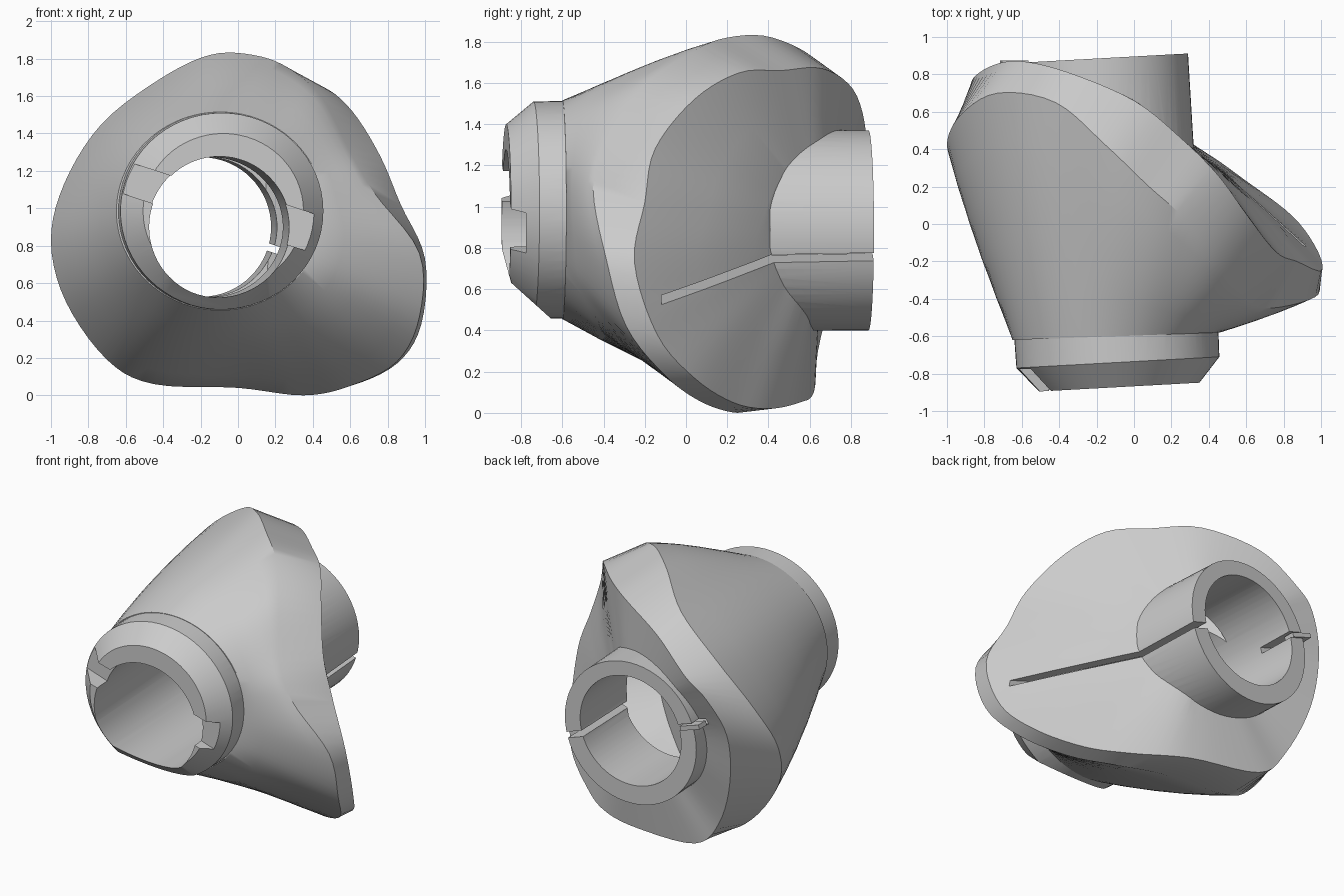
import bpy, bmesh
from math import atan2, cos, sin, pi, radians
from mathutils import Vector

if "Cube" in bpy.data.objects:
    bpy.data.objects.remove(bpy.data.objects["Cube"])

TILT = 0.055          # shared tilt of the collar, bore and tube axis
SPLIT = radians(18)   # slope of the clamp split line

# Matching control points: outer edge and inner edge of the rear bevel band
OUTER = [(.35, .25, 0), (0, .3, .04), (-.45, .32, .06), (-.7, .28, .19), (-.92, .3, .5),
         (-1, .42, .82), (-.93, .58, 1.13), (-.73, .7, 1.45), (-.42, .65, 1.69), (-.15, .42, 1.82),
         (.08, .2, 1.82), (.27, .03, 1.75), (.45, -.2, 1.59), (.6, -.4, 1.3), (.73, -.45, 1.08),
         (.97, -.39, .76), (.97, -.29, .42), (.85, -.1, .18), (.6, .08, .05)]
INNER = [(.35, .4, .02), (0, .55, .05), (-.5, .62, .1), (-.7, .64, .3), (-.84, .72, .65),
         (-.86, .78, 1.0), (-.75, .85, 1.25), (-.6, .87, 1.38), (-.35, .81, 1.57), (0, .66, 1.67),
         (.25, .46, 1.66), (.45, .26, 1.65), (.61, .04, 1.52), (.76, -.15, 1.28), (.87, -.2, 1.02),
         (1, -.25, .73), (.98, -.14, .38), (.85, .04, .17), (.6, .23, .05)]


def smooth_loop(pts, steps=5):
    """Closed Catmull-Rom curve through the points."""
    p = [Vector(q) for q in pts]
    n, out = len(p), []
    for i in range(n):
        a, b, c, d = p[i - 1], p[i], p[(i + 1) % n], p[(i + 2) % n]
        for k in range(steps):
            t = k / steps
            out.append(.5 * (2 * b + (c - a) * t + (2 * a - 5 * b + 4 * c - d) * t * t
                             + (3 * b - a - 3 * c + d) * t ** 3))
    return out


def loft(name, rings, start, end):
    """Closed solid from rings, with a fan at both ends."""
    bm = bmesh.new()
    loops = [[bm.verts.new(v) for v in r] for r in rings]
    n = len(loops[0])
    s, e = bm.verts.new(start), bm.verts.new(end)
    for i in range(n):
        j = (i + 1) % n
        for a, b in zip(loops, loops[1:]):
            bm.faces.new((a[i], a[j], b[j], b[i]))
        bm.faces.new((s, loops[0][j], loops[0][i]))
        bm.faces.new((e, loops[-1][i], loops[-1][j]))
    bmesh.ops.recalc_face_normals(bm, faces=bm.faces)
    me = bpy.data.meshes.new(name)
    bm.to_mesh(me)
    bm.free()
    ob = bpy.data.objects.new(name, me)
    bpy.context.collection.objects.link(ob)
    return ob


def lathe(name, x0, z0, profile, wide=1, n=64):
    """Turned solid on the tilted axis; profile is (y, radius)."""
    def at(y):
        return Vector((x0 - TILT * (y + .85), y, z0))
    side = Vector((1, TILT, 0)).normalized() * wide
    up = Vector((0, 0, 1))
    rings = [[at(y) + r * (cos(2 * pi * i / n) * side + sin(2 * pi * i / n) * up)
              for i in range(n)] for y, r in profile]
    return loft(name, rings, at(profile[0][0]), at(profile[-1][0]))


def box(name, loc, size, rot=(0, 0, 0)):
    bpy.ops.mesh.primitive_cube_add(size=1, location=loc, rotation=rot)
    ob = bpy.context.object
    ob.name = name
    ob.scale = size
    return ob


def combine(ob, other, op):
    """Apply a boolean and delete the helper."""
    other.hide_render = True
    bpy.context.view_layer.update()
    m = ob.modifiers.new(op, 'BOOLEAN')
    m.operation, m.object, m.solver = op, other, 'EXACT'
    bpy.context.view_layer.objects.active = ob
    bpy.ops.object.modifier_apply(modifier=m.name)
    bpy.data.objects.remove(other)


# Main body: collar circle lofted out to the bevel band and back cap
outer, inner = smooth_loop(OUTER), smooth_loop(INNER)
front = []
for v in outer:
    a = atan2(v.z - .99, v.x + .1)
    front.append(Vector((-.095 + .555 * cos(a), -.6 + .02 * cos(a), .985 + .53 * sin(a))))
rings = [front]
for t in (.2, .4, .6, .8):
    ring = []
    for c, v in zip(front, outer):
        radial = Vector((v.x + .1, 0, v.z - .99)).normalized()
        ring.append(c.lerp(v, t) + radial * .1 * t * (1 - t))
    rings.append(ring)
back_mid = Vector((0, .665, .9))
rings += [outer, inner]
for t in (.3, .6, .8):          # back cap, flattened to a plane on the right
    ring = [v.lerp(back_mid, t) for v in inner]
    for v in ring:
        w = max(0, min(1, v.x / .25)) * max(0, min(1, (1.75 - v.z) / .3))
        v.y += (.665 - .82 * v.x - v.y) * min(1, t * 1.6) * w
    rings.append(ring)
front_mid = Vector((-.1, -.59, .985))
body = loft("housing_body", rings, front_mid, back_mid)

# Hollow pocket behind the back face, on the clamp side only
core = Vector((0, .0, .92))


def shrink(v):
    return core + (v - core) * .85 - Vector((0, .04, 0))


cavity = loft("cavity", [[shrink(v) for v in r] for r in rings],
              shrink(front_mid), shrink(back_mid))
n = Vector((.63, .78, 0))
combine(cavity, box("pocket_floor", n * -1.0 + Vector((0, 0, 1)), (4, 2, 4),
                    (0, 0, atan2(-n.x, n.y))), 'DIFFERENCE')
combine(body, cavity, 'DIFFERENCE')

# Front collar with chamfered rim, trimmed obliquely underneath
collar = lathe("front_collar", -.08, .985, [(-.872, .415), (-.74, .525), (-.46, .53)], 1.035)
combine(collar, box("trim", (-.1, -.86, .44), (2, .8, .3), (radians(-42), 0, 0)), 'DIFFERENCE')
for x, z, w in ((-.53, 1.14, .17), (.39, .87, .2)):
    combine(collar, box("notch", (x, -.9, z), (.42, .25, w), (0, SPLIT, 0)), 'DIFFERENCE')
combine(body, collar, 'UNION')

# Rear tube and the through bore
combine(body, lathe("rear_tube", -.1, .885, [(.38, .488), (.885, .485)]), 'UNION')
combine(body, lathe("bore", -.1, .9, [(-1.2, .378), (1.2, .372)]), 'DIFFERENCE')

# Clamp split: long on the right across the back, short on the left
combine(body, box("split_right", (.4, .44, .715), (1.16, 1.12, .04), (0, SPLIT, 0)), 'DIFFERENCE')
combine(body, box("split_left", (-.52, .8, 1.0), (.4, .4, .04), (0, SPLIT, 0)), 'DIFFERENCE')

# Small locating tab in the left split
tab = box("locating_tab", (-.64, .835, 1.035), (.15, .08, .03), (0, SPLIT, 0))

for ob in (body, tab):
    bpy.ops.object.select_all(action='DESELECT')
    ob.select_set(True)
    bpy.context.view_layer.objects.active = ob
    bpy.ops.object.shade_smooth_by_angle(angle=radians(28))
